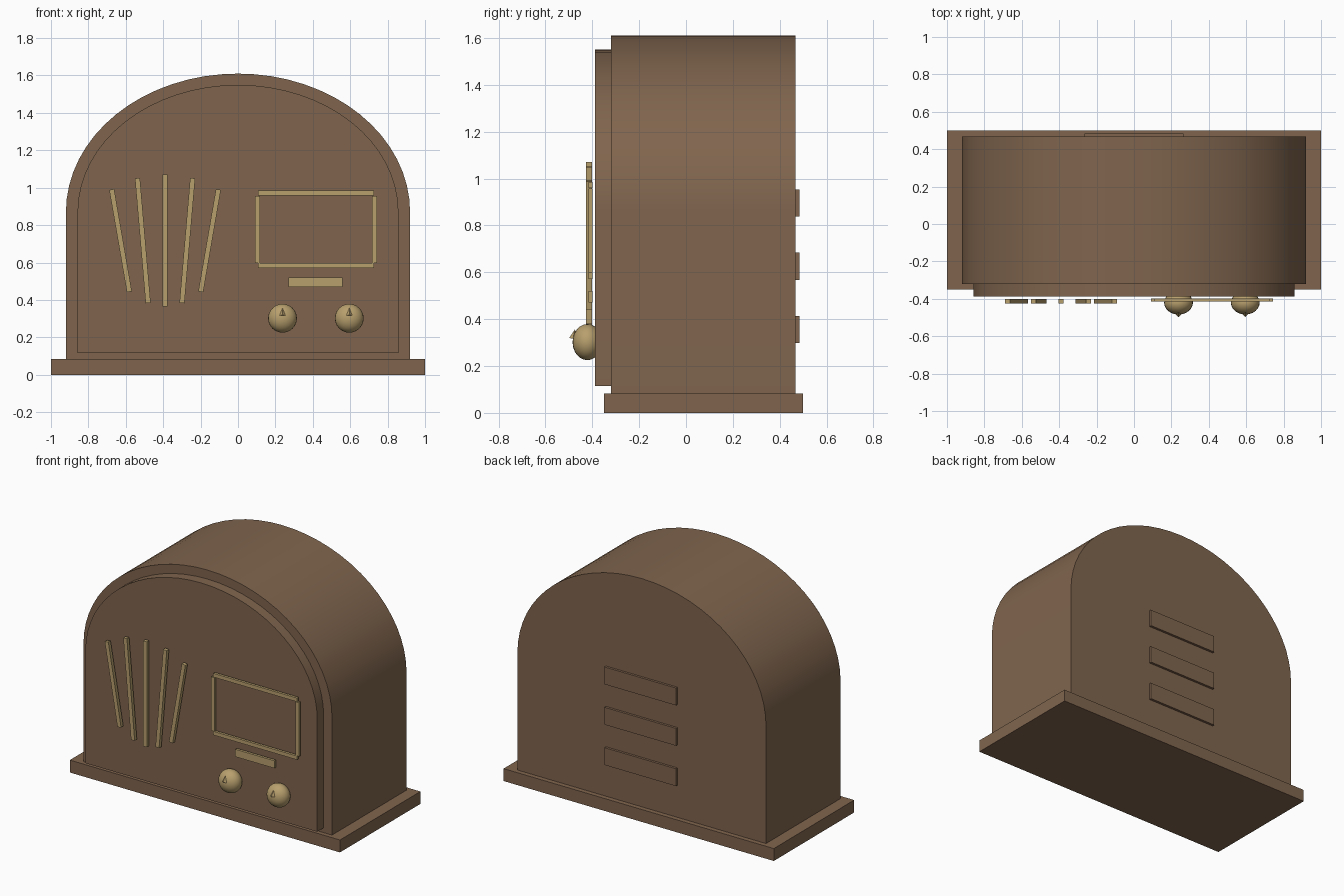
import bpy, bmesh, math
from mathutils import Vector, Matrix

if "Cube" in bpy.data.objects:
    bpy.data.objects.remove(bpy.data.objects["Cube"])


def material(name, rgb):
    m = bpy.data.materials.new(name)
    m.diffuse_color = (*rgb, 1)
    m.use_nodes = True
    m.node_tree.nodes["Principled BSDF"].inputs["Base Color"].default_value = m.diffuse_color
    return m


WOOD = material("walnut brown", (0.216, 0.130, 0.076))
BRASS = material("aged brass", (0.48, 0.35, 0.155))


def finish(name, bm, mat, smooth=False):
    bmesh.ops.recalc_face_normals(bm, faces=bm.faces)
    me = bpy.data.meshes.new(name)
    bm.to_mesh(me)
    bm.free()
    me.materials.append(mat)
    ob = bpy.data.objects.new(name, me)
    bpy.context.collection.objects.link(ob)
    if smooth:
        bpy.ops.object.select_all(action='DESELECT')
        ob.select_set(True)
        bpy.context.view_layer.objects.active = ob
        bpy.ops.object.shade_smooth_by_angle(angle=math.radians(30))
    return ob


def box(name, mat, x, y, z, tilt=0):
    """Box from (min, max) ranges, tilted about y through its centre."""
    bm = bmesh.new()
    size = [b - a for a, b in (x, y, z)]
    centre = Vector([(a + b) / 2 for a, b in (x, y, z)])
    bmesh.ops.create_cube(bm, size=1, matrix=Matrix.Translation(centre)
                          @ Matrix.Rotation(tilt, 4, 'Y') @ Matrix.Diagonal((*size, 1)))
    return finish(name, bm, mat)


def arch(name, half, bottom, spring, top, y0, y1, n=32):
    """Straight-sided block with an elliptical top."""
    pts = [(half, bottom)]
    pts += [(half * math.cos(math.pi * i / n), spring + (top - spring) * math.sin(math.pi * i / n))
            for i in range(n + 1)]
    pts.append((-half, bottom))
    bm = bmesh.new()
    face = bm.faces.new([bm.verts.new((x, y0, z)) for x, z in pts])
    new = bmesh.ops.extrude_face_region(bm, geom=[face])["geom"]
    bmesh.ops.translate(bm, vec=(0, y1 - y0, 0),
                        verts=[v for v in new if isinstance(v, bmesh.types.BMVert)])
    return finish(name, bm, WOOD, True)


# Cabinet
box("base_plinth", WOOD, (-1, 1), (-0.35, 0.5), (0, 0.083))
arch("cabinet_body", 0.92, 0.083, 0.87, 1.61, -0.32, 0.468)
arch("front_panel", 0.858, 0.115, 0.87, 1.55, -0.388, -0.32)

# Rear vents
for i in range(3):
    z = 0.298 + 0.27 * i
    box(f"rear_vent_{i + 1}", WOOD, (-0.265, 0.265), (0.46, 0.484), (z, z + 0.116))

# Fanned speaker slats
for i, length in zip(range(-2, 3), (0.555, 0.67, 0.705, 0.67, 0.555)):
    x = -0.39 + 0.119 * i
    box(f"speaker_slat_{i + 3}", BRASS, (x - 0.0135, x + 0.0135), (-0.426, -0.402),
        (0.717 - length / 2, 0.717 + length / 2), math.radians(4.9 * i))

# Dial frame and tuning bar
FY = (-0.415, -0.398)
for side, x in (("left", 0.104), ("right", 0.73)):
    box(f"dial_frame_{side}", BRASS, (x - 0.013, x + 0.013), FY, (0.597, 0.957))
for side, z in (("bottom", 0.584), ("top", 0.972)):
    box(f"dial_frame_{side}", BRASS, (0.107, 0.727), FY, (z - 0.0125, z + 0.0125))
box("tuning_bar", BRASS, (0.27, 0.56), FY, (0.47, 0.52))

# Knobs with small pointers
for side, x in (("left", 0.238), ("right", 0.595)):
    bm = bmesh.new()
    bmesh.ops.create_uvsphere(bm, u_segments=24, v_segments=12, radius=1,
                              matrix=Matrix.Translation((x, -0.421, 0.302))
                              @ Matrix.Diagonal((0.077, 0.063, 0.077, 1)))
    finish(f"knob_{side}", bm, BRASS, True)
    bm = bmesh.new()
    bmesh.ops.create_cone(bm, cap_ends=True, segments=4, radius1=0.016, radius2=0, depth=0.042,
                          matrix=Matrix.Translation((x, -0.478, 0.337))
                          @ Matrix.Rotation(math.radians(-12), 4, 'X'))
    finish(f"knob_pointer_{side}", bm, BRASS)
